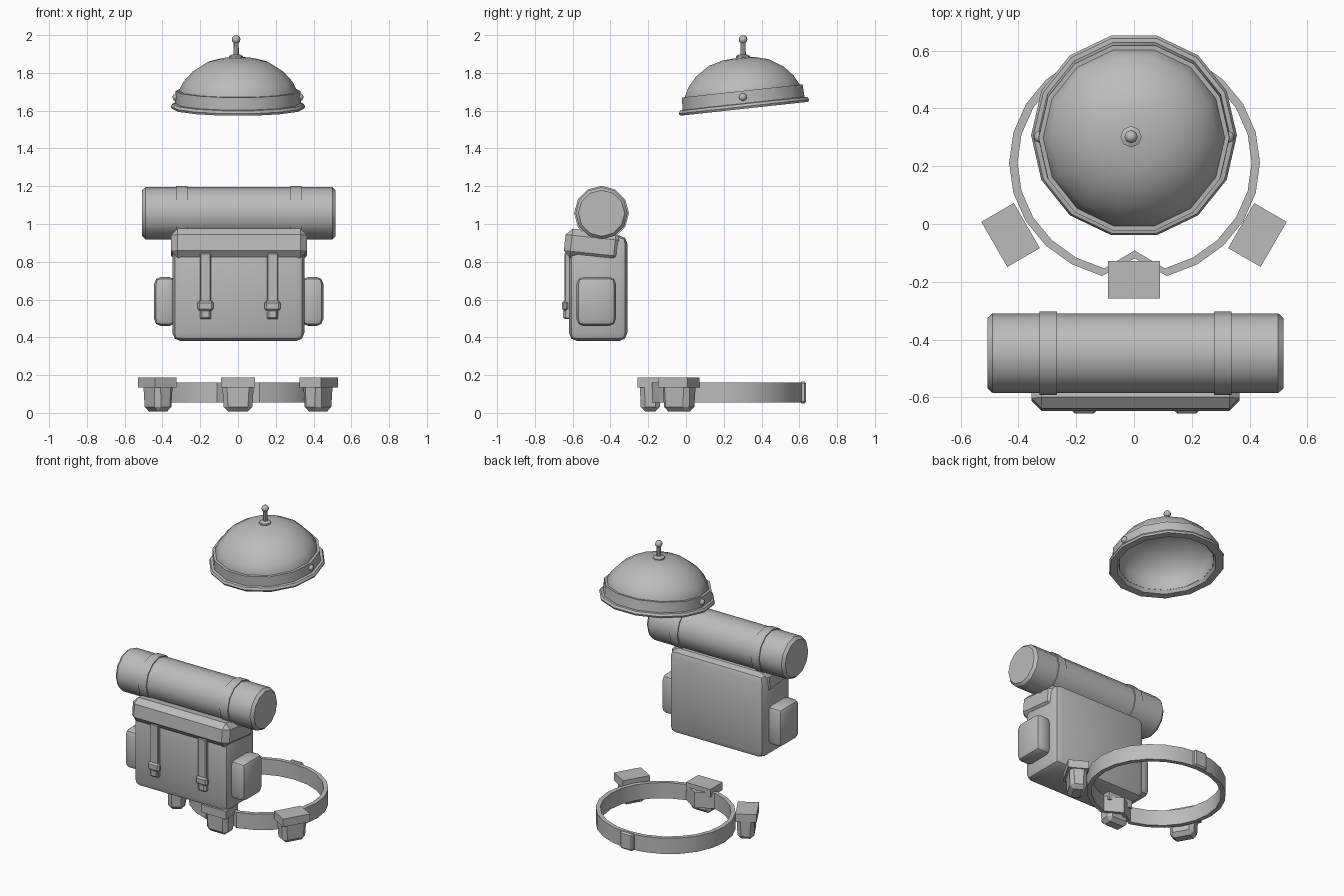
import bpy, bmesh, math
from mathutils import Matrix, Vector

cube = bpy.data.objects.get("Cube")
if cube:
    bpy.data.objects.remove(cube, do_unlink=True)

grey = bpy.data.materials.new("plain grey")
grey.use_nodes = True
GREY = (0.5, 0.5, 0.5, 1)
grey.diffuse_color = GREY
grey.node_tree.nodes["Principled BSDF"].inputs["Base Color"].default_value = GREY


def finish(bm, name, matrix, angle=35):
    bmesh.ops.recalc_face_normals(bm, faces=bm.faces)
    mesh = bpy.data.meshes.new(name)
    bm.to_mesh(mesh)
    bm.free()
    mesh.materials.append(grey)
    ob = bpy.data.objects.new(name, mesh)
    bpy.context.collection.objects.link(ob)
    ob.matrix_world = matrix
    bpy.ops.object.select_all(action='DESELECT')
    ob.select_set(True)
    bpy.context.view_layer.objects.active = ob
    bpy.ops.object.shade_smooth_by_angle(angle=math.radians(angle))
    return ob


def place(loc, axis='X', degrees=0):
    return Matrix.Translation(loc) @ Matrix.Rotation(math.radians(degrees), 4, axis)


def box(name, size, matrix, bevel=0.0, segments=1, taper=1.0, angle=35):
    """Bevelled box; taper scales the bottom face."""
    bm = bmesh.new()
    bmesh.ops.create_cube(bm, size=1)
    for v in bm.verts:
        k = taper if v.co.z < 0 else 1
        v.co = Vector((v.co.x * size[0] * k, v.co.y * size[1] * k, v.co.z * size[2]))
    if bevel:
        bmesh.ops.bevel(bm, geom=bm.edges[:], offset=bevel, segments=segments,
                        profile=0.5, affect='EDGES')
    return finish(bm, name, matrix, angle)


def lathe_mesh(profile, sides, closed=False):
    bm = bmesh.new()
    verts = [bm.verts.new((r, 0, z)) for r, z in profile]
    pairs = list(zip(verts, verts[1:]))
    if closed:
        pairs.append((verts[-1], verts[0]))
    edges = [bm.edges.new(p) for p in pairs]
    bmesh.ops.spin(bm, geom=verts + edges, axis=(0, 0, 1), cent=(0, 0, 0),
                   angle=math.tau, steps=sides)
    bmesh.ops.remove_doubles(bm, verts=bm.verts, dist=0.0005)
    return bm


def lathe(name, profile, sides, matrix, closed=False, angle=35):
    return finish(lathe_mesh(profile, sides, closed), name, matrix, angle)


def ball(name, radius, loc):
    bm = bmesh.new()
    bmesh.ops.create_uvsphere(bm, u_segments=8, v_segments=6, radius=radius)
    finish(bm, name, place(loc), 60)


# Helmet: hollow dome with band and rolled brim, tipped back
helmet = place((0, 0.308, 1.61), 'X', 6.2)
lathe("helmet_dome", [(0, .272), (.09, .266), (.165, .246), (.24, .198), (.288, .145),
                      (.317, .09), (.31, .02), (.29, .02), (.29, .09), (.26, .14),
                      (.22, .18), (.15, .222), (0, .245)], 14, helmet)
lathe("helmet_band", [(.312, .095), (.33, .095), (.333, .025), (.312, .025)], 14, helmet, True)
lathe("helmet_brim", [(.325, .03), (.348, .026), (.356, .012), (.35, 0), (.305, 0), (.29, .022)],
      14, helmet, True)
for side, label in ((1, "left"), (-1, "right")):
    ball("helmet_rivet_" + label, 0.021, helmet @ Vector((side * 0.326, 0, 0.062)))

# Antenna on the crown
lathe("antenna_base", [(0, .02), (.022, .02), (.037, .012), (.037, -.02), (0, -.02)], 8,
      place((-0.01, 0.302, 1.877)))
lathe("antenna_rod", [(0, .1), (.013, .1), (.015, 0), (0, 0)], 8, place((-0.01, 0.302, 1.88)))
ball("antenna_tip", 0.023, (-0.01, 0.302, 1.977))

# Backpack body and sloping lid
box("pack_body", (.70, .31, .56), place((.002, -.465, .66)), .045, 2)
box("pack_lid", (.72, .30, .155), place((.005, -.493, .886), 'X', -6), .035, 1, 1, 25)

# Front straps with buckles
for x, label in ((0.183, "left"), (-0.172, "right")):
    box("strap_" + label, (.06, .03, .35), place((x, -.629, .672)), .005)
    box("strap_buckle_" + label, (.085, .03, .052), place((x, -.641, .567)), .01)
    box("strap_end_" + label, (.052, .03, .05), place((x, -.635, .523)), .008)

# Side pockets
for x, label in ((0.394, "left"), (-0.386, "right")):
    box("side_pocket_" + label, (.115, .207, .26), place((x, -.475, .59)), .036, 2)

# Bedroll with two bands
roll = place((.005, -.447, 1.057), 'Y', 90)
lathe("bedroll", [(0, -.512), (.122, -.512), (.138, -.494), (.138, .494), (.122, .512), (0, .512)],
      12, roll)
for x, label in ((0.302, "left"), (-0.302, "right")):
    lathe("bedroll_band_" + label, [(.13, x - .03), (.145, x - .03), (.145, x + .03), (.13, x + .03)],
          12, roll, True)

# Belt: oval ring, pinched in behind the front pouch
bm = lathe_mesh([(.405, .055), (.434, .055), (.434, .16), (.405, .16)], 24, True)
for v in bm.verts:
    v.co.y *= 0.935
    if abs(v.co.x) < 0.01 and v.co.y < 0:
        v.co.y += 0.075
finish(bm, "belt", place((.002, .212, 0)))
box("belt_buckle", (.095, .035, .115), place((0, .619, .108)), .01)

# Belt pouches: tapered body under a flat lid
for x, y, turn, label in ((0, -.193, 0, "front"), (.427, -.038, 60, "left"),
                          (-.427, -.038, -60, "right")):
    spot = place((x, y, 0), 'Z', turn)
    box("pouch_body_" + label, (.168, .112, .16), spot @ place((0, .004, .088)), .024, 1, .9, 25)
    box("pouch_lid_" + label, (.18, .13, .053), spot @ place((0, 0, .162)))
